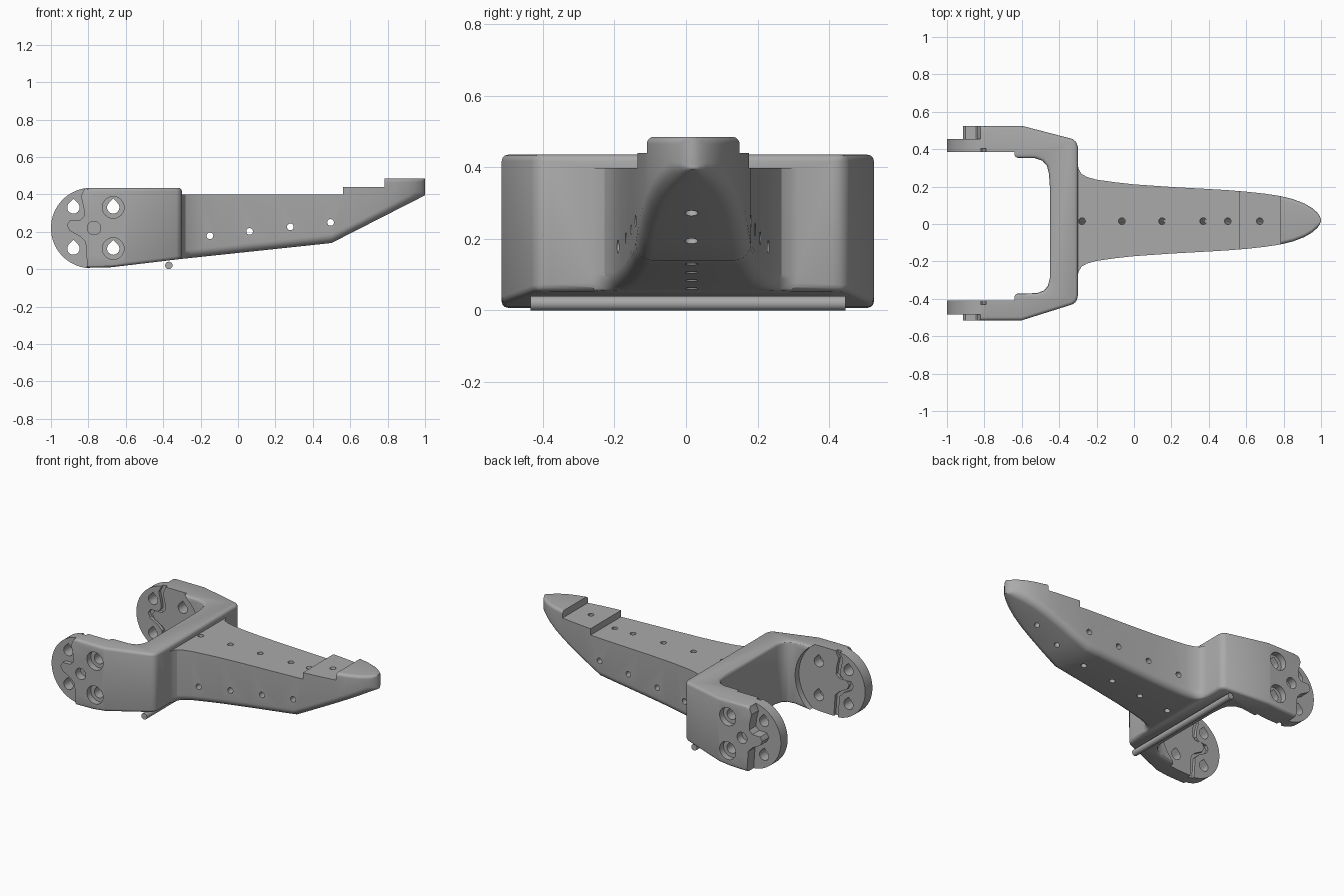
import bpy, bmesh
from math import sin, cos, pi, radians, sqrt
from mathutils import Vector

cube = bpy.data.objects.get("Cube")
if cube:
    bpy.data.objects.remove(cube, do_unlink=True)

grey = bpy.data.materials.new("plain_grey")
grey.use_nodes = True
grey.diffuse_color = (0.4, 0.4, 0.4, 1)
grey.node_tree.nodes["Principled BSDF"].inputs["Base Color"].default_value = (0.4, 0.4, 0.4, 1)


def loft(name, rings):
    """Skin a list of equal-length rings and cap both ends."""
    bm = bmesh.new()
    loops = [[bm.verts.new(p) for p in ring] for ring in rings]
    n = len(loops[0])
    for a, b in zip(loops, loops[1:]):
        for i in range(n):
            bm.faces.new((a[i], a[(i + 1) % n], b[(i + 1) % n], b[i]))
    bm.faces.new(loops[0][::-1])
    bm.faces.new(loops[-1])
    bmesh.ops.recalc_face_normals(bm, faces=bm.faces)
    mesh = bpy.data.meshes.new(name)
    bm.to_mesh(mesh)
    bm.free()
    mesh.materials.append(grey)
    obj = bpy.data.objects.new(name, mesh)
    bpy.context.collection.objects.link(obj)
    return obj


def prism_y(name, pts, lo, hi):
    return loft(name, [[(x, t, z) for x, z in pts] for t in (lo, hi)])


def prism_z(name, pts, lo, hi):
    return loft(name, [[(x, y, t) for x, y in pts] for t in (lo, hi)])


def arc(cx, cy, r, start=0, end=360, n=32):
    full = end - start == 360
    steps = n if full else n + 1
    angles = [radians(start + (end - start) * i / n) for i in range(steps)]
    return [(cx + r * cos(a), cy + r * sin(a)) for a in angles]


def rect(x0, x1, y0, y1):
    return [(x0, y0), (x1, y0), (x1, y1), (x0, y1)]


def teardrop(cx, cz, r):
    return arc(cx, cz, r, 135, 405, 18) + [(cx, cz + r * sqrt(2))]


def apply_mods(obj):
    deps = bpy.context.evaluated_depsgraph_get()
    mesh = bpy.data.meshes.new_from_object(obj.evaluated_get(deps))
    obj.modifiers.clear()
    obj.data = mesh


def combine(obj, tool, operation="DIFFERENCE"):
    mod = obj.modifiers.new("combine", "BOOLEAN")
    mod.operation, mod.solver, mod.object = operation, "EXACT", tool
    apply_mods(obj)
    bpy.data.objects.remove(tool, do_unlink=True)


def smooth(obj):
    bpy.ops.object.select_all(action="DESELECT")
    obj.select_set(True)
    bpy.context.view_layer.objects.active = obj
    bpy.ops.object.shade_smooth_by_angle(angle=radians(30))


# Forked frame: plan outline trimmed by a side profile, then rounded
PX, PZ = -0.785, 0.22
plan = [(-1.05, -0.515), (-0.6, -0.515), (-0.33, -0.43), (-0.307, -0.415), (-0.3, -0.38),
        (-0.3, 0.41), (-0.307, 0.44), (-0.33, 0.455), (-0.6, 0.525), (-1.05, 0.525),
        (-1.05, 0.355), (-0.53, 0.352), (-0.49, 0.338), (-0.465, 0.31), (-0.455, 0.27),
        (-0.45, 0.2), (-0.45, -0.29), (-0.46, -0.33), (-0.48, -0.355), (-0.52, -0.37),
        (-1.05, -0.375)]
bracket = prism_z("bracket_body", plan, -0.1, 0.6)
side = arc(PX, PZ, 0.215, 90, 262, 40) + [(-0.68, 0.01), (-0.2, 0.067), (-0.2, 0.435)]
combine(bracket, prism_y("side_profile", side, -0.7, 0.7), "INTERSECT")
bev = bracket.modifiers.new("round", "BEVEL")
bev.width, bev.segments, bev.limit_method, bev.angle_limit = 0.018, 3, "ANGLE", radians(40)
bev.use_clamp_overlap = False
apply_mods(bracket)

# Tapered beam with soft lower edges and a rounded nose
YC = 0.02


def underside(x):
    return 0.055 + (x + 0.3) * 0.106 if x < 0.5 else 0.14 + (x - 0.5) * 0.51


def section(x, w):
    low, high = underside(x), 0.485
    rb, rt = min(0.045, w * 0.7), min(0.02, w * 0.5)
    corners = [(w, low, rb, -90), (w, high, rt, 0), (-w, high, rt, 90), (-w, low, rb, 180)]
    ring = []
    for y, z, r, a in corners:
        cy = y - r if y > 0 else y + r
        cz = z + r if z == low else z - r
        ring += [(x, YC + p, q) for p, q in arc(cy, cz, r, a, a + 90, 6)]
    return ring


taper = [(-0.32, 0.32), (-0.302, 0.3), (-0.295, 0.272), (-0.28, 0.247), (-0.25, 0.231),
         (-0.2, 0.217), (-0.1, 0.203), (0, 0.192), (0.2, 0.178), (0.4, 0.167), (0.5, 0.161),
         (0.6, 0.153), (0.7, 0.142), (0.78, 0.13), (0.85, 0.113), (0.91, 0.09), (0.95, 0.067),
         (0.98, 0.041), (0.993, 0.022), (1.0, 0.006)]
beam = loft("beam", [section(x, w) for x, w in taper])
combine(beam, prism_y("top_cut", rect(-0.5, 0.562, 0.398, 0.7), -1, 1))
combine(beam, prism_y("step_cut", rect(0.5, 0.782, 0.44, 0.7), -1, 1))
combine(bracket, beam, "UNION")

# Round clearance on the inner faces of the arms
combine(bracket, prism_y("pivot_clearance", arc(PX, PZ, 0.26, n=64), -0.41, 0.385))

# Stepped outer ends with a locking tongue, and a matching groove inside
edge = [(-0.82, 0.5), (-0.82, 0.43), (-0.84, 0.39), (-0.825, 0.33), (-0.822, 0.285),
        (-0.845, 0.262), (-0.9, 0.26), (-0.915, 0.235), (-0.9, 0.205), (-0.845, 0.175),
        (-0.815, 0.145), (-0.81, 0.08), (-0.8, -0.1)]
outer = edge + [(-1.2, -0.1), (-1.2, 0.5)]
groove = edge + [(x + 0.03, z) for x, z in edge[::-1]]
for lo, hi in ((-0.7, -0.485), (0.455, 0.7)):
    combine(bracket, prism_y("end_step", outer, lo, hi))
combine(bracket, prism_y("inner_groove", groove, -0.43, 0.405))

# Arm bolt holes, counterbores and blind pivot holes
for z in (0.33, 0.11):
    for x in (-0.88, -0.667):
        combine(bracket, prism_y("bolt_hole", teardrop(x, z, 0.033), -0.7, 0.7))
    for lo, hi in ((-0.7, -0.475), (0.485, 0.7)):
        combine(bracket, prism_y("counterbore", arc(-0.667, z, 0.058), lo, hi))
for lo, hi in ((-0.7, -0.465), (0.475, 0.7)):
    combine(bracket, prism_y("pivot_hole", arc(-0.77, PZ, 0.036), lo, hi))

# Cross holes through the beam
for x, z in ((-0.15, 0.178), (0.062, 0.202), (0.28, 0.226), (0.495, 0.25)):
    combine(bracket, prism_y("cross_hole", arc(x, z, 0.018, n=16), -0.3, 0.35))

# Holes drilled square to the underside
for x, top, slope in ((-0.278, 0.4, 0.106), (-0.065, 0.4, 0.106), (0.15, 0.4, 0.106),
                      (0.37, 0.4, 0.106), (0.5, 0.4, 0.51), (0.672, 0.44, 0.51)):
    down = Vector((slope, 0, -1))
    start = Vector((x, YC - 0.005, top))
    rings = [[start + down * t + Vector((a, b, 0)) for a, b in arc(0, 0, 0.018, n=16)]
             for t in (-0.02, 0.5)]
    combine(bracket, loft("drilled_hole", rings))
smooth(bracket)

# Thin rod beneath the crossbar
rod = prism_y("cross_rod", arc(-0.37, 0.02, 0.02, n=24), -0.435, 0.445)
smooth(rod)
